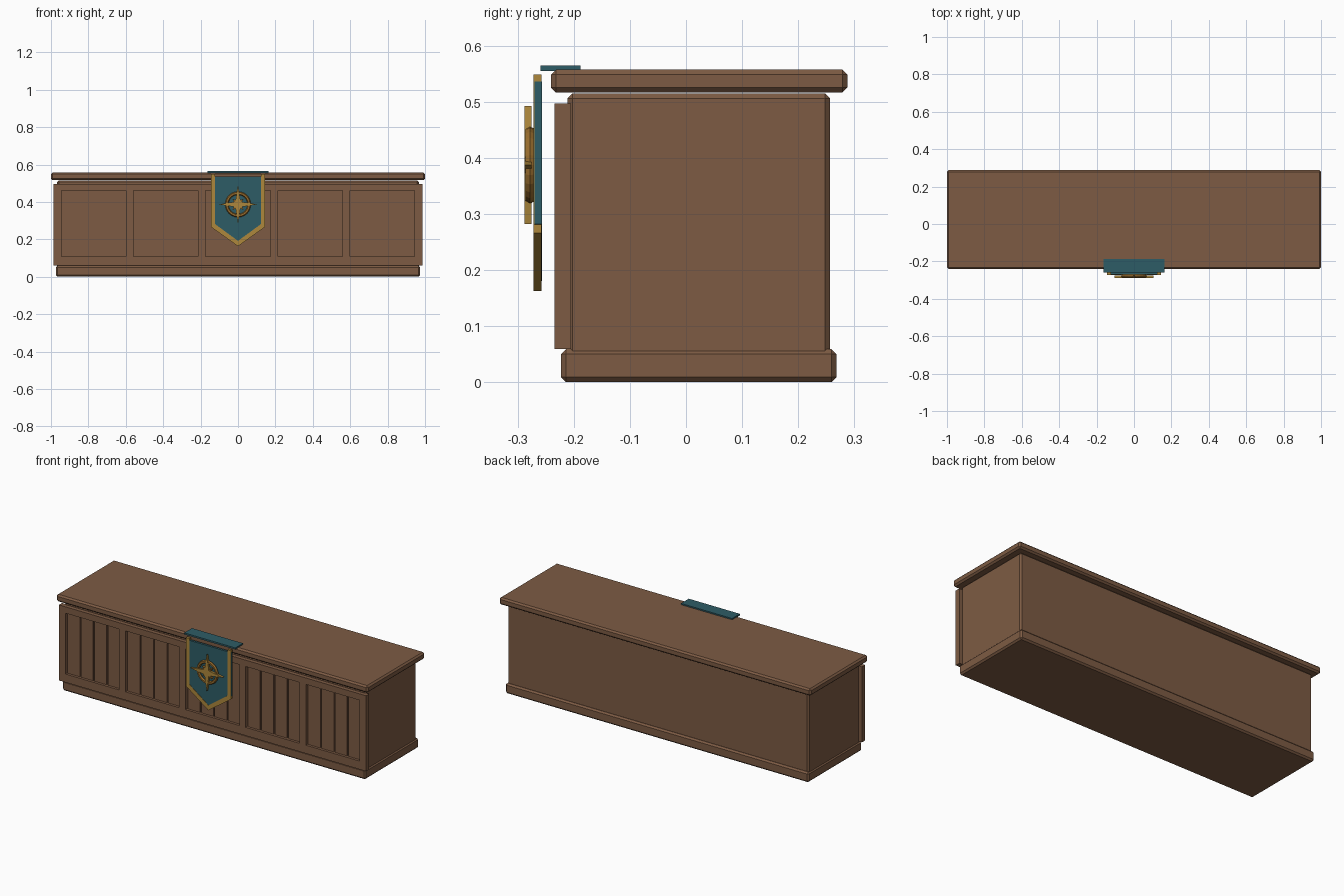
import bpy, math
from mathutils import Matrix

if "Cube" in bpy.data.objects:
    bpy.data.objects.remove(bpy.data.objects["Cube"])


def material(name, rgb):
    m = bpy.data.materials.new(name)
    m.diffuse_color = (*rgb, 1)
    m.use_nodes = True
    m.node_tree.nodes["Principled BSDF"].inputs["Base Color"].default_value = m.diffuse_color
    return m


WOOD = material("brown wood", (0.205, 0.105, 0.057))
TEAL = material("teal cloth", (0.027, 0.107, 0.133))
GOLD = material("gold trim", (0.42, 0.245, 0.045))
BRONZE = material("bronze", (0.33, 0.16, 0.028))


def mesh_object(name, verts, faces, mat):
    me = bpy.data.meshes.new(name)
    me.from_pydata(verts, [], faces)
    me.materials.append(mat)
    ob = bpy.data.objects.new(name, me)
    bpy.context.collection.objects.link(ob)
    return ob


def prism(name, outline, y0, y1, mat):
    """Extrude a counter-clockwise (x, z) outline from front y0 to back y1."""
    n = len(outline)
    verts = [(x, y, z) for y in (y0, y1) for x, z in outline]
    faces = [tuple(range(n)), tuple(range(2 * n - 1, n - 1, -1))]
    faces += [(i, i + n, (i + 1) % n + n, (i + 1) % n) for i in range(n)]
    return mesh_object(name, verts, faces, mat)


def box(name, x0, x1, y0, y1, z0, z1, mat, bevel=0.0):
    ob = prism(name, [(x0, z0), (x1, z0), (x1, z1), (x0, z1)], y0, y1, mat)
    if bevel:
        b = ob.modifiers.new("chamfer", "BEVEL")
        b.width = bevel
        b.segments = 1
    return ob


# Main masses
box("plinth", -0.973, 0.973, -0.223, 0.268, 0.0, 0.059, WOOD, 0.009)
box("cabinet_body", -0.967, 0.967, -0.211, 0.257, 0.02, 0.515, WOOD, 0.009)
box("countertop", -1.0, 1.0, -0.241, 0.2875, 0.516, 0.557, WOOD, 0.009)

# Front frame: rails and stiles around five bays
FRONT, BACK = -0.234, -0.205
Z0, Z1 = 0.107, 0.460
BAYS, PITCH, WIDTH = 5, 0.386, 0.345
EDGE = 0.986
box("bottom_rail", -EDGE, EDGE, FRONT, BACK, 0.059, Z0, WOOD)
box("top_rail", -EDGE, EDGE, FRONT, BACK, Z1, 0.497, WOOD)
left = -EDGE
for i in range(BAYS + 1):
    right = (i - 2) * PITCH - WIDTH / 2 if i < BAYS else EDGE
    box("stile", left, right, FRONT, BACK, Z0, Z1, WOOD)
    left = right + WIDTH

# Recessed planks, four in each bay
for i in range(BAYS):
    start = (i - 2) * PITCH - WIDTH / 2
    step = WIDTH / 4
    for k in range(4):
        x = start + k * step
        box("panel_plank", x + 0.004, x + step - 0.004, -0.219, BACK, Z0, Z1, WOOD)

# Hanging banner: cloth, gold border, flap lying on the counter
prism("banner_cloth", [(-0.145, 0.282), (0, 0.180), (0.145, 0.282),
                       (0.145, 0.536), (-0.145, 0.536)], -0.270, -0.257, TEAL)
for s, side in ((1, "right"), (-1, "left")):
    strip = [(0.122, 0.548), (0.122, 0.281), (0.144, 0.266), (0.144, 0.548)]
    hem = [(0, 0.192), (0, 0.163), (0.144, 0.266), (0.122, 0.281)]
    for part, pts in (("side_trim", strip), ("hem_trim", hem)):
        pts = pts if s > 0 else [(-x, z) for x, z in reversed(pts)]
        prism(f"banner_{part}_{side}", pts, -0.272, -0.2575, GOLD)
box("banner_flap", -0.164, 0.164, -0.259, -0.188, 0.555, 0.5645, TEAL)

# Compass emblem: ring and pointed star
CZ = 0.387
bpy.ops.mesh.primitive_torus_add(major_segments=24, minor_segments=6,
                                 major_radius=0.060, minor_radius=0.009,
                                 location=(0, -0.278, CZ),
                                 rotation=(math.pi / 2, 0, 0))
ring = bpy.context.object
ring.name = "emblem_ring"
ring.data.materials.append(BRONZE)


def star(name, outer, inner, turn, y0, y1, mat):
    pts = []
    for i in range(8):
        a = turn + i * math.pi / 4
        r = inner if i % 2 else outer
        pts.append((r * math.cos(a), CZ + r * math.sin(a)))
    prism(name, pts, y0, y1, mat)


star("emblem_long_star", 0.105, 0.020, 0, -0.2875, -0.275, GOLD)
star("emblem_short_star", 0.042, 0.016, math.pi / 4, -0.284, -0.268, BRONZE)
